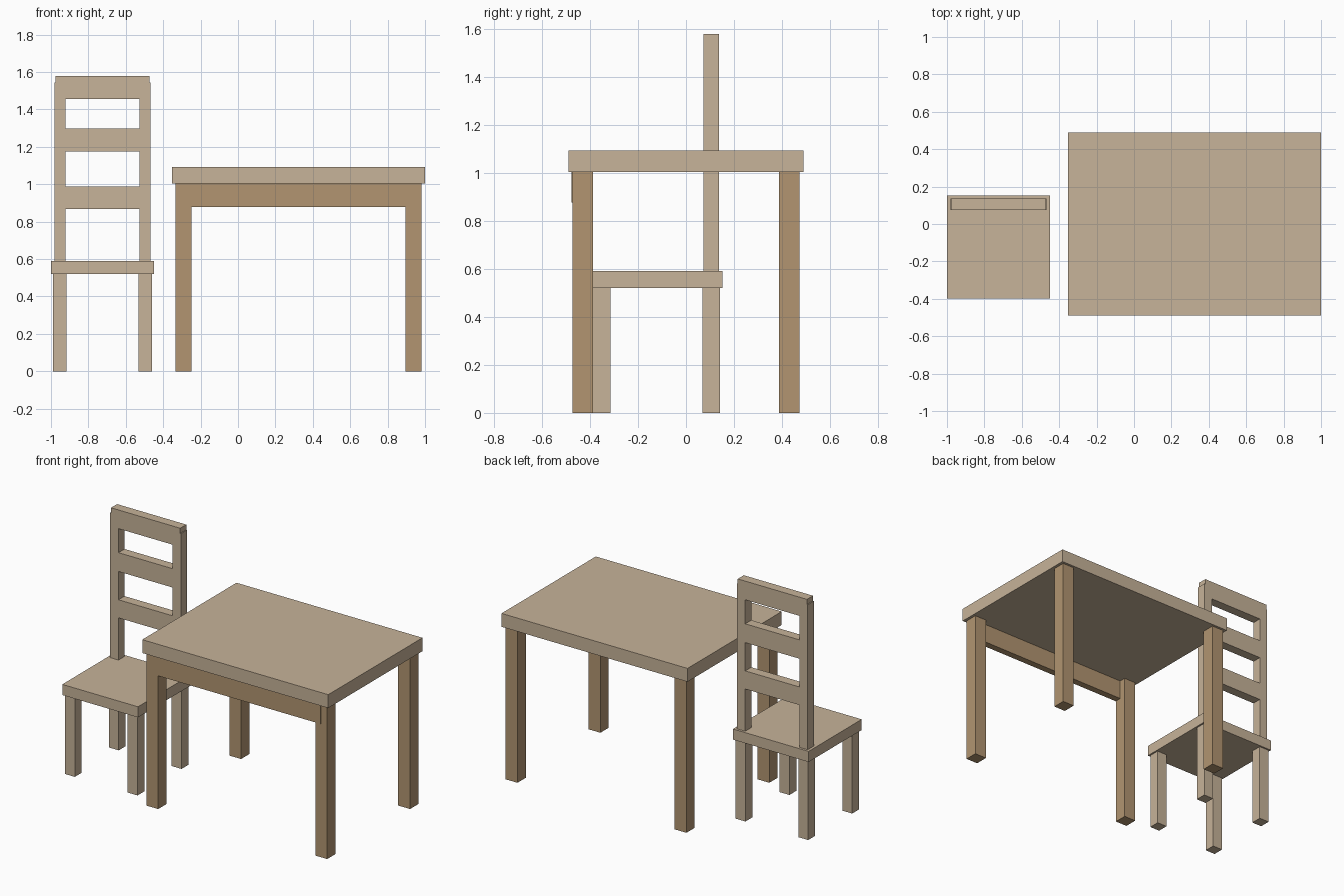
import bpy

if "Cube" in bpy.data.objects:
    bpy.data.objects.remove(bpy.data.objects["Cube"])


def material(name, rgb):
    m = bpy.data.materials.new(name)
    m.diffuse_color = (*rgb, 1.0)
    m.use_nodes = True
    m.node_tree.nodes["Principled BSDF"].inputs["Base Color"].default_value = m.diffuse_color
    return m


light_wood = material("light_wood", (0.571, 0.451, 0.319))
brown_wood = material("brown_wood", (0.445, 0.301, 0.165))


def box(name, x, y, z, mat):
    """Box from (min, max) ranges on each axis."""
    bpy.ops.mesh.primitive_cube_add(size=1, location=[sum(r) / 2 for r in (x, y, z)])
    ob = bpy.context.object
    ob.name = name
    ob.scale = [r[1] - r[0] for r in (x, y, z)]
    bpy.ops.object.transform_apply(location=False, rotation=False, scale=True)
    ob.data.materials.append(mat)
    return ob


def four_legs(prefix, cx, cy, dx, dy, width, top, mat):
    """Square legs centred at (cx +- dx, cy +- dy)."""
    h = width / 2
    for sx, side in ((-1, "left"), (1, "right")):
        for sy, end in ((-1, "front"), (1, "back")):
            x, y = cx + sx * dx, cy + sy * dy
            box(f"{prefix}_{end}_{side}_leg", (x - h, x + h), (y - h, y + h), (0, top), mat)


# Table: top, legs and the single front apron
box("table_top", (-0.354, 1.0), (-0.49, 0.49), (1.005, 1.093), light_wood)
four_legs("table", 0.323, 0, 0.615, 0.431, 0.086, 1.005, brown_wood)
box("table_apron", (-0.293, 0.935), (-0.477, -0.432), (0.878, 1.005), brown_wood)

# Chair: seat and legs
CX = -0.7245
box("chair_seat", (-1.0, -0.449), (-0.399, 0.153), (0.521, 0.591), light_wood)
four_legs("chair", CX, -0.123, 0.2285, 0.2285, 0.072, 0.521, light_wood)

# Chair back: two posts, two slats between them and a top rail
BACK_Y = (0.074, 0.137)
for s, side in ((-1, "left"), (1, "right")):
    x = CX + s * 0.2275
    box(f"back_{side}_post", (x - 0.03, x + 0.03), BACK_Y, (0.591, 1.545), light_wood)
for name, z in (("lower", (0.869, 0.988)), ("middle", (1.174, 1.298))):
    box(f"back_{name}_slat", (CX - 0.1975, CX + 0.1975), BACK_Y, z, light_wood)
box("back_top_rail", (CX - 0.252, CX + 0.252), BACK_Y, (1.456, 1.579), light_wood)
